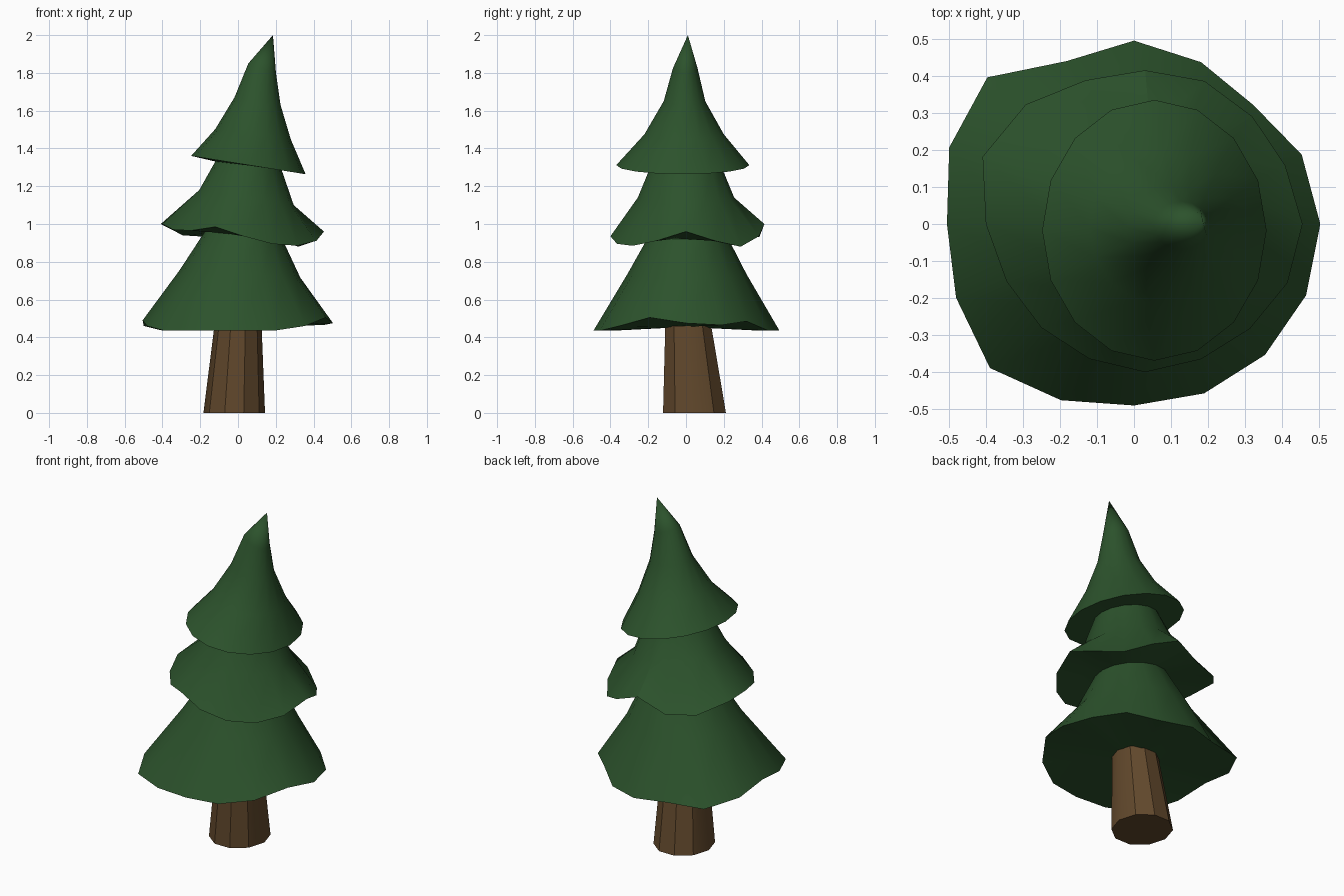
import bpy, bmesh
from math import cos, sin, tau

if "Cube" in bpy.data.objects:
    bpy.data.objects.remove(bpy.data.objects["Cube"])

N = 16


def material(name, color):
    mat = bpy.data.materials.new(name)
    mat.diffuse_color = (*color, 1)
    mat.use_nodes = True
    mat.node_tree.nodes["Principled BSDF"].inputs["Base Color"].default_value = mat.diffuse_color
    return mat


def ring(cx, cy, rx, ry, z, slope=0.0, n=N):
    """Ellipse of points, leaning along x by the slope."""
    return [(cx + rx * cos(tau * i / n), cy + ry * sin(tau * i / n),
             z + slope * rx * cos(tau * i / n)) for i in range(n)]


def ragged_ring(cx, cy, radii, heights):
    """Uneven skirt edge with its own radius and height per corner."""
    return [(cx + r * cos(tau * i / N), cy + r * sin(tau * i / N), z)
            for i, (r, z) in enumerate(zip(radii, heights))]


def loft(name, rings, mat, start=None, apex=None, angle=35):
    """Skin the rings, closing each end with a fan or a flat cap."""
    bm = bmesh.new()
    loops = [[bm.verts.new(p) for p in pts] for pts in rings]
    n = len(loops[0])
    for a, b in zip(loops, loops[1:]):
        for i in range(n):
            j = (i + 1) % n
            bm.faces.new((a[i], a[j], b[j], b[i]))
    for loop, tip in ((loops[0], start), (loops[-1], apex)):
        if tip:
            v = bm.verts.new(tip)
            for i in range(n):
                bm.faces.new((loop[i], loop[(i + 1) % n], v))
        else:
            bm.faces.new(loop)
    bmesh.ops.recalc_face_normals(bm, faces=bm.faces)
    mesh = bpy.data.meshes.new(name)
    bm.to_mesh(mesh)
    bm.free()
    mesh.materials.append(mat)
    obj = bpy.data.objects.new(name, mesh)
    bpy.context.collection.objects.link(obj)
    bpy.ops.object.select_all(action='DESELECT')
    obj.select_set(True)
    bpy.context.view_layer.objects.active = obj
    bpy.ops.object.shade_smooth_by_angle(angle=angle * tau / 360)
    return obj


green = material("needles", (0.025, 0.085, 0.025))
brown = material("bark", (0.12, 0.065, 0.025))

# Trunk, leaning slightly and tapered
loft("trunk", [ring(-0.02, 0.045, 0.163, 0.175, 0, n=10),
               ring(0, 0.012, 0.125, 0.128, 0.46, n=10)], brown)

# Necks where one tier meets the underside of the next
lower_neck = ring(0.03, 0.01, 0.205, 0.205, 0.94, -0.1)
upper_neck = ring(0.055, 0, 0.175, 0.185, 1.31, -0.12)

# Bottom tier
edge = ragged_ring(
    0, 0,
    [.503, .49, .455, .473, .495, .476, .56, .54,
     .505, .52, .55, .515, .49, .495, .50, .503],
    [.475, .465, .485, .435, .435, .435, .435, .46,
     .49, .46, .435, .435, .435, .435, .46, .505])
loft("bottom_tier", [edge, ring(0.01, 0.005, 0.32, 0.315, 0.735, -0.06), lower_neck],
     green, start=(0, 0, 0.455))

# Middle tier
edge = ragged_ring(
    0.03, 0,
    [.425, .41, .41, .418, .415, .42, .456, .475,
     .43, .405, .396, .394, .40, .395, .40, .416],
    [.96, .91, .88, .935, 1.0, .93, .94, 1.0,
     1.0, .97, .965, .985, .935, .895, .885, .91])
loft("middle_tier", [lower_neck, edge, ring(0.045, 0, 0.25, 0.255, 1.14, -0.16), upper_neck],
     green)

# Top tier with bent tip
loft("top_tier", [upper_neck,
                  ring(0.055, -0.017, 0.303, 0.352, 1.312, -0.16),
                  ring(0.08, -0.01, 0.20, 0.21, 1.475, -0.14),
                  ring(0.103, -0.008, 0.122, 0.11, 1.65, -0.16),
                  ring(0.128, -0.004, 0.073, 0.065, 1.825, -0.35)],
     green, apex=(0.185, 0.01, 2.0))
